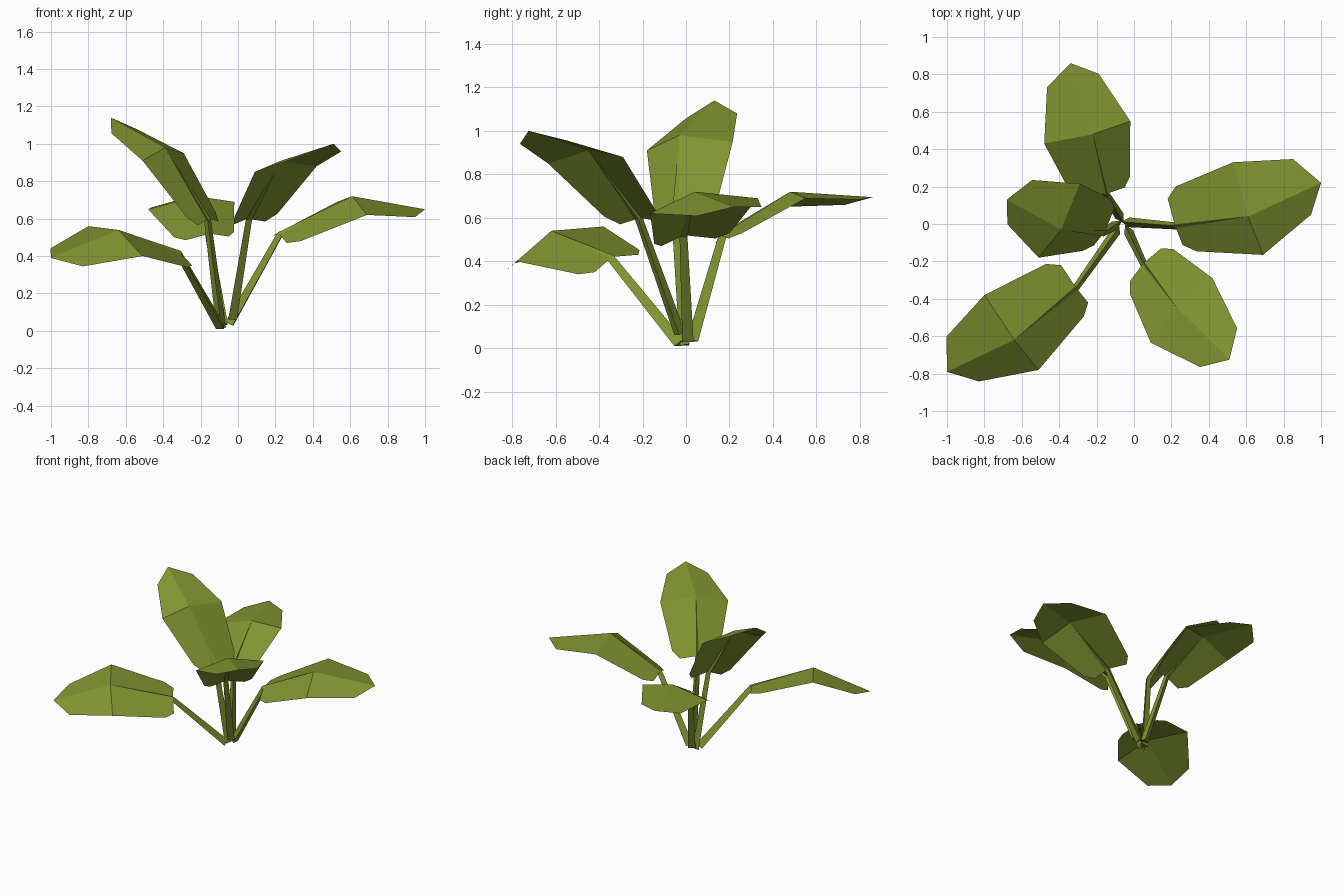
import bpy
import math
from mathutils import Vector

if "Cube" in bpy.data.objects:
    bpy.data.objects.remove(bpy.data.objects["Cube"])

green = bpy.data.materials.new("leaf_green")
green.diffuse_color = (0.215, 0.295, 0.03, 1)
green.use_nodes = True
green.node_tree.nodes["Principled BSDF"].inputs["Base Color"].default_value = green.diffuse_color

# Per leaf: stalk foot, blade base, blade middle, tip, two ends of the middle crease
LEAVES = {
    "right": [(-.04, .01, .035), (.22, -.01, .52), (.61, .04, .72), (1, .22, .65),
              (.53, .33, .69), (.69, -.165, .62)],
    "front_left": [(-.09, -.03, .02), (-.31, -.34, .42), (-.64, -.62, .54), (-1, -.79, .39),
                   (-.80, -.38, .56), (-.51, -.78, .40)],
    "left": [(-.09, 0, .015), (-.155, -.04, .60), (-.39, -.03, .98), (-.68, .13, 1.14),
             (-.51, -.18, .91), (-.29, .215, .95)],
    "back": [(-.07, .03, .035), (-.15, .16, .52), (-.22, .48, .72), (-.34, .86, .695),
             (-.48, .43, .65), (-.02, .55, .69)],
    "front_right": [(-.035, -.03, .065), (.05, -.21, .60), (.23, -.45, .91), (.51, -.725, 1),
                    (.42, -.29, .88), (.09, -.635, .85)],
}


def add_object(name, verts, faces):
    mesh = bpy.data.meshes.new(name)
    mesh.from_pydata(verts, [], faces)
    mesh.materials.append(green)
    mesh.update()
    obj = bpy.data.objects.new(name, mesh)
    bpy.context.collection.objects.link(obj)


def half_outline(base, mid, tip, edge):
    """Outline points along one side of a blade, from base to tip."""
    side = edge - mid
    return [base + side * .5,
            base + side * .7 + (mid - base) * .15,
            edge,
            tip + side * .6 - (tip - mid) * .26]


def blade(name, base, mid, tip, edge_a, edge_b):
    rim = [base] + half_outline(base, mid, tip, edge_a) + [tip]
    rim += half_outline(base, mid, tip, edge_b)[::-1]
    n = len(rim)
    area = sum(((rim[i] - mid).cross(rim[(i + 1) % n] - mid) for i in range(n)), Vector())
    if area.z < 0:  # upper side faces the sky
        rim.reverse()
    add_object(name, [mid] + rim, [(0, i + 1, (i + 1) % n + 1) for i in range(n)])


def stalk(name, foot, base, mid):
    """Three-sided stalk that runs on as a thin rib to the blade middle."""
    axis = (base - foot).normalized()
    u = axis.cross(Vector((0, 0, 1))).normalized()
    v = u.cross(axis)
    verts = []
    for centre, r in ((foot, .03), (base - v * .01, .021)):
        for k in range(3):
            a = math.radians(90 + 120 * k)
            verts.append(centre + (u * math.cos(a) + v * math.sin(a)) * r)
    verts.append(mid)
    faces = [(2, 1, 0)]
    for k in range(3):
        j = (k + 1) % 3
        faces += [(k, j, j + 3, k + 3), (k + 3, j + 3, 6)]
    add_object(name, verts, faces)


for place, points in LEAVES.items():
    foot, base, mid, tip, ea, eb = [Vector(p) for p in points]
    blade("leaf_" + place, base, mid, tip, ea, eb)
    stalk("stalk_" + place, foot, base, mid)
